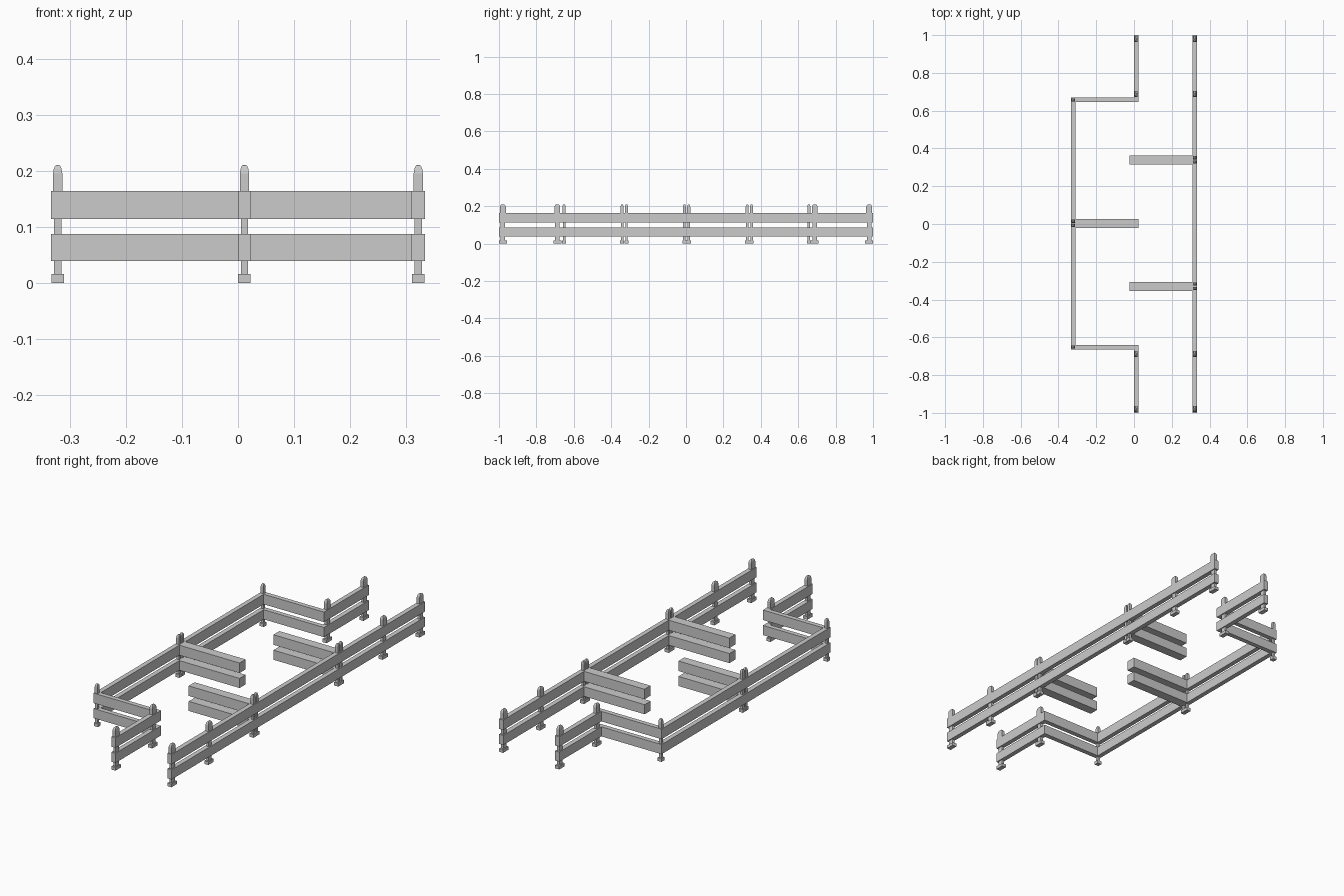
import bpy, bmesh

if "Cube" in bpy.data.objects:
    bpy.data.objects.remove(bpy.data.objects["Cube"])

RAILS = [(0.039, 0.087), (0.114, 0.164)]   # z range of lower and upper rail
T = 0.0235                                  # rail thickness
XL, XM, XR = -0.3215, 0.0115, 0.3215        # the three fence lines


def stack(name, sections, cx, cy):
    """Rectangular sections (half x, half y, z) lofted upwards into one solid."""
    bm = bmesh.new()
    rings = [[bm.verts.new((cx + sx * hx, cy + sy * hy, z))
              for sx, sy in ((-1, -1), (1, -1), (1, 1), (-1, 1))]
             for hx, hy, z in sections]
    bm.faces.new(rings[0][::-1])
    bm.faces.new(rings[-1])
    for a, b in zip(rings, rings[1:]):
        for i in range(4):
            j = (i + 1) % 4
            bm.faces.new((a[i], a[j], b[j], b[i]))
    me = bpy.data.meshes.new(name)
    bm.to_mesh(me)
    bm.free()
    ob = bpy.data.objects.new(name, me)
    bpy.context.collection.objects.link(ob)


def rails(name, x0, x1, y0, y1):
    for z0, z1 in RAILS:
        h = ((x1 - x0) / 2, (y1 - y0) / 2)
        stack(name, [(*h, z0), (*h, z1)], (x0 + x1) / 2, (y0 + y1) / 2)


def post(name, x, y, stretch=1.0):
    # foot, slim shaft, thicker head with rounded top: (half width, z)
    prof = [(0.0112, 0), (0.0112, 0.016), (0.0065, 0.0162), (0.0065, 0.12),
            (0.0082, 0.1202), (0.0082, 0.195), (0.0070, 0.203),
            (0.0048, 0.2085), (0.0022, 0.2105)]
    stack(name, [(w, w * stretch, z) for w, z in prof], x, y)


# long straight fence on the right
rails("right_rail", XR - T / 2, XR + T / 2, -1, 1)

# left fence with the recessed bay
C1, C0 = 0.657, -0.652
rails("left_rail", XL - T / 2, XL + T / 2, C0 - T / 2, C1 + T / 2)
for c in (C0, C1):
    rails("bay_side_rail", XL + T / 2, XM + T / 2, c - T / 2, c + T / 2)
    post("corner_post", XL, c)
rails("entry_rail", XM - T / 2, XM + T / 2, C1 + T / 2, 1)
rails("entry_rail", XM - T / 2, XM + T / 2, -1, C0 - T / 2)

# wide posts of the lengthwise segments
for x in (XM, XR):
    for y in (-0.979, -0.688, 0.688, 0.979):
        post("wide_post", x, y, 1.9)

# thick divider stubs, each with a pair of posts at its root
for root, y, x0, x1 in ((XR, 0.339, -0.025, XR - T / 2),
                        (XR, -0.330, -0.025, XR - T / 2),
                        (XL, 0.003, XL + T / 2, XM + T / 2)):
    rails("divider_rail", x0, x1, y - T, y + T)
    for s in (-1, 1):
        post("divider_post", root, y + s * T / 2)
